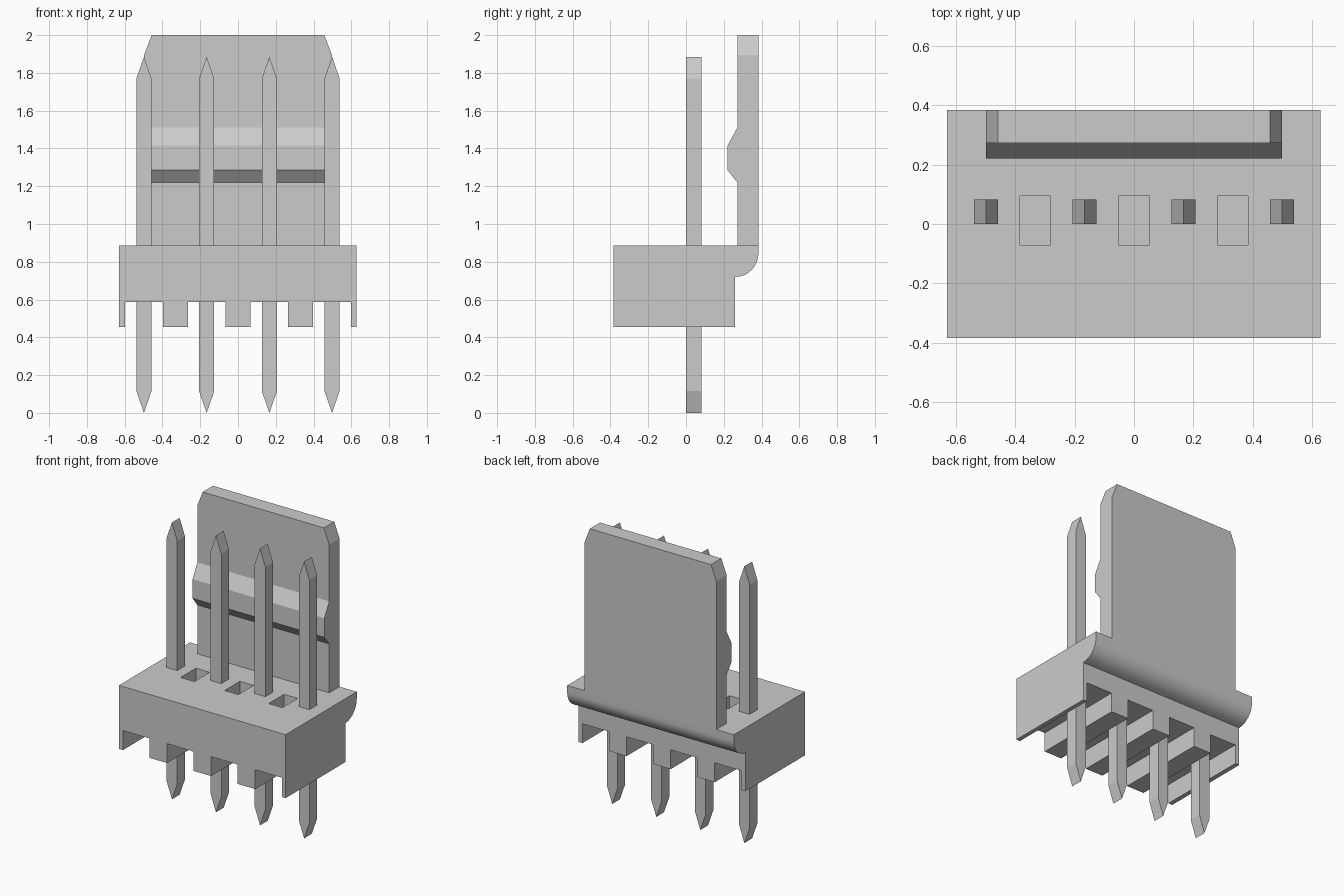
import bpy
import bmesh
import math
from mathutils import Vector

default = bpy.data.objects.get("Cube")
if default:
    bpy.data.objects.remove(default, do_unlink=True)

grey = bpy.data.materials.new("light grey")
grey.use_nodes = True
colour = (0.6, 0.6, 0.6, 1)
grey.diffuse_color = colour
grey.node_tree.nodes["Principled BSDF"].inputs["Base Color"].default_value = colour


def prism(name, outline, axis, start, end):
    """Extrude a 2D outline along x (outline in y, z) or y (outline in x, z)."""
    def place(a, b, depth):
        return (depth, a, b) if axis == "x" else (a, depth, b)
    bm = bmesh.new()
    face = bm.faces.new([bm.verts.new(place(a, b, start)) for a, b in outline])
    moved = bmesh.ops.extrude_face_region(bm, geom=[face])["geom"]
    offset = Vector(place(0, 0, end - start))
    bmesh.ops.translate(bm, vec=offset,
                        verts=[v for v in moved if isinstance(v, bmesh.types.BMVert)])
    bmesh.ops.recalc_face_normals(bm, faces=bm.faces)
    mesh = bpy.data.meshes.new(name)
    bm.to_mesh(mesh)
    bm.free()
    mesh.materials.append(grey)
    obj = bpy.data.objects.new(name, mesh)
    bpy.context.collection.objects.link(obj)
    return obj


def box(name, x0, x1, y0, y1, z0, z1):
    return prism(name, [(x0, z0), (x1, z0), (x1, z1), (x0, z1)], "y", y0, y1)


def activate(obj):
    bpy.ops.object.select_all(action="DESELECT")
    obj.select_set(True)
    bpy.context.view_layer.objects.active = obj


def cut(target, cutter):
    cutter.hide_render = True
    mod = target.modifiers.new("cut", "BOOLEAN")
    mod.operation = "DIFFERENCE"
    mod.solver = "EXACT"
    mod.object = cutter
    activate(target)
    bpy.ops.object.modifier_apply(modifier=mod.name)
    bpy.data.objects.remove(cutter, do_unlink=True)


PITCH = 0.332
pin_x = [-0.498 + i * PITCH for i in range(4)]
TOP, SLOT_TOP, BOTTOM = 0.887, 0.587, 0.455
FRONT, REAR, BACK = -0.383, 0.26, 0.383

# Housing: side profile with a rounded lip under the rear edge
radius = BACK - REAR
lip = [(REAR + radius * math.sin(t), 0.72 + radius * (1 - math.cos(t)))
       for t in (math.radians(7.5 * i) for i in range(13))]
housing = prism("housing",
                [(FRONT, BOTTOM), (REAR, BOTTOM)] + lip + [(BACK, TOP), (FRONT, TOP)],
                "x", -0.629, 0.627)

# Slots under the housing, one around each pin
for x in pin_x:
    cut(housing, box("slot_cutter", x - 0.1, x + 0.1, -0.6, 0.6, 0.3, SLOT_TOP))

# Blind pockets in the top, between the pins
for x in pin_x[:3]:
    mid = x + PITCH / 2
    cut(housing, box("pocket_cutter", mid - 0.052, mid + 0.052, -0.07, 0.095, 0.56, 1.0))
activate(housing)
bpy.ops.object.shade_smooth_by_angle(angle=math.radians(25))

# Pins with wedge-shaped ends
half = 0.04
for i, x in enumerate(pin_x):
    prism(f"pin_{i + 1}",
          [(x, 0), (x + half, 0.115), (x + half, 1.77),
           (x, 1.885), (x - half, 1.77), (x - half, 0.115)], "y", 0, 0.083)

# Locking plate with chamfered top corners
PLATE, SIDE = 0.272, 0.497
prism("locking_plate",
      [(-SIDE, TOP), (SIDE, TOP), (SIDE, 1.895), (0.457, 2),
       (-0.457, 2), (-SIDE, 1.895)], "y", PLATE, BACK)

# Latch ridge across the front of the plate
prism("latch_ridge",
      [(PLATE, 1.22), (0.22, 1.285), (0.22, 1.415), (PLATE, 1.51)],
      "x", -SIDE, SIDE)
